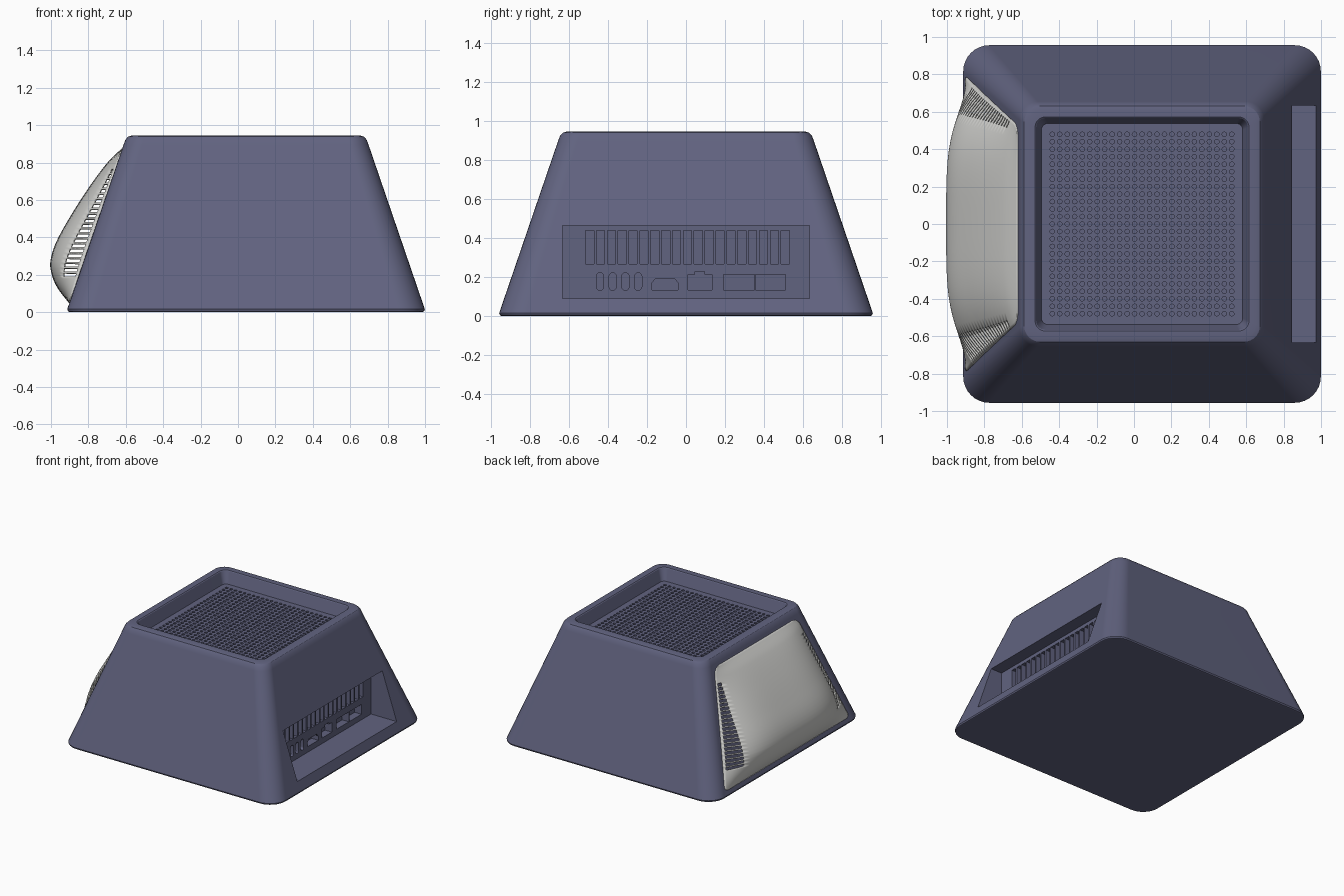
import bpy, bmesh, math
from mathutils import Vector

if "Cube" in bpy.data.objects:
    bpy.data.objects.remove(bpy.data.objects["Cube"])

CX = 0.043            # body centre in x
NICHE_X = 0.745       # back wall of the port niche
FLOOR_Z = 0.85        # floor of the top tray


def material(name, rgb):
    mat = bpy.data.materials.new(name)
    mat.use_nodes = True
    mat.diffuse_color = (*rgb, 1)
    bsdf = next(n for n in mat.node_tree.nodes if n.type == 'BSDF_PRINCIPLED')
    bsdf.inputs["Base Color"].default_value = (*rgb, 1)
    bsdf.inputs["Roughness"].default_value = 0.6
    return mat


slate = material("slate blue", (0.12, 0.125, 0.215))
pale = material("pale grey", (0.62, 0.62, 0.60))


def make_object(name, bm, mat):
    mesh = bpy.data.meshes.new(name)
    bm.to_mesh(mesh)
    bm.free()
    obj = bpy.data.objects.new(name, mesh)
    bpy.context.collection.objects.link(obj)
    mesh.materials.append(mat)
    return obj


def activate(obj):
    bpy.ops.object.select_all(action='DESELECT')
    obj.select_set(True)
    bpy.context.view_layer.objects.active = obj


def smooth(obj, degrees):
    activate(obj)
    bpy.ops.object.shade_smooth_by_angle(angle=math.radians(degrees))


def rounded_square(half, radius, steps=8):
    pts = []
    for corner in range(4):
        mid = math.radians(45 + 90 * corner)
        sx, sy = math.copysign(1, math.cos(mid)), math.copysign(1, math.sin(mid))
        for k in range(steps + 1):
            a = math.pi / 2 * (corner + k / steps)
            pts.append((sx * (half - radius) + radius * math.cos(a),
                        sy * (half - radius) + radius * math.sin(a)))
    return pts


# Body: tapered housing with rounded edges and a tray sunk in its top
RINGS = [(0.943, 0, 0.13), (0.952, 0.005, 0.135), (0.956, 0.016, 0.14),
         (0.655, 0.895, 0.1), (0.645, 0.922, 0.095), (0.63, 0.939, 0.085),
         (0.608, 0.945, 0.07), (0.572, 0.945, 0.055), (0.566, 0.94, 0.05),
         (0.538, FLOOR_Z, 0.035), (0.5, FLOOR_Z, 0.004), (0.5, 0.81, 0.004)]
bm = bmesh.new()
loops = [[bm.verts.new((CX + x, y, z)) for x, y in rounded_square(h, r)]
         for h, z, r in RINGS]
for low, high in zip(loops, loops[1:]):
    n = len(low)
    for i in range(n):
        bm.faces.new((low[i], low[(i + 1) % n], high[(i + 1) % n], high[i]))
bm.faces.new(loops[0][::-1])
bm.faces.new(loops[-1])
body = make_object("housing", bm, slate)


# Cutters: prisms with a (y, z) outline running along x
def prism(bm, outline, x0, x1):
    near = [bm.verts.new((x0, y, z)) for y, z in outline]
    far = [bm.verts.new((x1, y, z)) for y, z in outline]
    n = len(outline)
    bm.faces.new(near[::-1])
    bm.faces.new(far)
    for i in range(n):
        bm.faces.new((near[i], near[(i + 1) % n], far[(i + 1) % n], far[i]))


def box(y0, y1, z0, z1):
    return [(y0, z0), (y1, z0), (y1, z1), (y0, z1)]


def pill(y, z0, z1, r):
    arc = [math.pi * k / 6 for k in range(7)]
    return ([(y + r * math.cos(a), z1 - r + r * math.sin(a)) for a in arc] +
            [(y - r * math.cos(a), z0 + r - r * math.sin(a)) for a in arc])


def cut(obj, outlines, x0, x1):
    bm = bmesh.new()
    for outline in outlines:
        prism(bm, outline, x0, x1)
    bmesh.ops.recalc_face_normals(bm, faces=bm.faces)
    cutter = make_object("cutter", bm, slate)
    cutter.hide_render = True
    mod = obj.modifiers.new("cut", 'BOOLEAN')
    mod.operation, mod.solver, mod.object = 'DIFFERENCE', 'EXACT', cutter
    activate(obj)
    bpy.ops.object.modifier_apply(modifier=mod.name)
    bpy.data.objects.remove(cutter)


# Port niche, then vent slots and sockets in its back wall
cut(body, [box(-0.633, 0.633, 0.09, 0.465)], NICHE_X, 1.2)
vents = [box(y - 0.021, y + 0.021, 0.268, 0.437)
         for y in (-0.493 + 0.0556 * i for i in range(19))]
small_ports = [pill(-0.44 + 0.065 * i, 0.132, 0.222, 0.019) for i in range(4)]
video_port = [(-0.175, 0.135), (-0.04, 0.135), (-0.04, 0.17), (-0.06, 0.192),
              (-0.155, 0.192), (-0.175, 0.17)]
network_port = [(0.01, 0.135), (0.132, 0.135), (0.132, 0.212), (0.095, 0.212),
                (0.095, 0.228), (0.047, 0.228), (0.047, 0.212), (0.01, 0.212)]
wide_ports = [box(0.193, 0.35, 0.135, 0.214), box(0.356, 0.51, 0.135, 0.214)]
cut(body, vents + small_ports + [video_port, network_port] + wide_ports,
    NICHE_X - 0.06, NICHE_X + 0.02)
smooth(body, 30)
body.modifiers.new("even shading", 'WEIGHTED_NORMAL').keep_sharp = True

# Top grille: square cells, each with a round blind hole
bm = bmesh.new()
COUNT, SIDES, HOLE, DEPTH = 25, 8, 0.0125, 0.025
pitch = 1.0 / COUNT
for ix in range(COUNT):
    for iy in range(COUNT):
        cx, cy = CX - 0.5 + (ix + 0.5) * pitch, -0.5 + (iy + 0.5) * pitch
        outer, rim, base = [], [], []
        for k in range(SIDES):
            c, s = math.cos(k * math.tau / SIDES), math.sin(k * math.tau / SIDES)
            reach = pitch / 2 / max(abs(c), abs(s))
            outer.append(bm.verts.new((cx + c * reach, cy + s * reach, FLOOR_Z)))
            rim.append(bm.verts.new((cx + c * HOLE, cy + s * HOLE, FLOOR_Z)))
            base.append(bm.verts.new((cx + c * HOLE, cy + s * HOLE, FLOOR_Z - DEPTH)))
        for k in range(SIDES):
            m = (k + 1) % SIDES
            bm.faces.new((outer[k], outer[m], rim[m], rim[k]))
            bm.faces.new((rim[k], rim[m], base[m], base[k]))
        bm.faces.new(base)
bmesh.ops.remove_doubles(bm, verts=bm.verts, dist=0.0005)
make_object("top_grille", bm, slate)

# Side cover: hollow bulging shell with rows of slots at both ends
Z0, Z1 = 0.05, 0.875
BULGE = [(0.05, 0), (0.13, 0.088), (0.2, 0.142), (0.27, 0.174), (0.37, 0.179),
         (0.5, 0.153), (0.66, 0.106), (0.8, 0.05), (0.875, 0)]


def bulge(z):
    i = max(k for k in range(len(BULGE) - 1) if BULGE[k][0] <= z + 1e-6)

    def slope(k):
        a, b = BULGE[max(k - 1, 0)], BULGE[min(k + 1, len(BULGE) - 1)]
        return (b[1] - a[1]) / (b[0] - a[0])
    (za, a), (zb, b) = BULGE[i], BULGE[i + 1]
    d, u = zb - za, (z - za) / (zb - za)
    return ((2*u**3 - 3*u*u + 1) * a + (u**3 - 2*u*u + u) * d * slope(i)
            + (3*u*u - 2*u**3) * b + (u**3 - u*u) * d * slope(i + 1))


def half_width(z):
    w = 0.785 - 0.325 * (z - 0.08)
    for end, r in ((Z0, 0.035), (Z1, 0.06)):
        near = max(0, 1 - abs(z - end) / r)
        w -= r * (1 - math.sqrt(1 - near * near))
    return w


def columns(z):
    s = min(max((z - 0.2) / 0.57, 0), 1)
    inner = 0.80 + 0.12 * s
    right = [inner * k / 12 for k in range(1, 13)]
    right += [inner + (0.975 - inner) * k / 3 for k in range(1, 4)] + [1.0]
    return [-t for t in reversed(right)] + [0] + right


SLOTS, STEP, SLOT = 22, 0.0265, 0.017
levels = [Z0 + (0.19 - Z0) * k / 14 for k in range(14)]
for k in range(SLOTS):
    levels += [0.19 + k * STEP, 0.19 + k * STEP + SLOT]
top = levels[-1]
levels += [top + (Z1 - top) * k / 12 for k in range(1, 13)]

bm = bmesh.new()
rows = []
for z in levels:
    wall = CX - 0.961 + 0.3424 * z
    rows.append([bm.verts.new((wall - 0.004 - max(bulge(z), 0) * (1 - t**4),
                               t * half_width(z), z)) for t in columns(z)])
for i in range(len(rows) - 1):
    slot_row = 14 <= i < 14 + 2 * SLOTS and i % 2 == 0
    last = len(rows[i]) - 1
    for j in range(last):
        if slot_row and 1 <= min(j, last - 1 - j) <= 3:
            continue
        bm.faces.new((rows[i][j], rows[i + 1][j], rows[i + 1][j + 1], rows[i][j + 1]))
cover = make_object("side_cover", bm, pale)
shell = cover.modifiers.new("thickness", 'SOLIDIFY')
shell.thickness, shell.offset = 0.01, -1
smooth(cover, 40)
